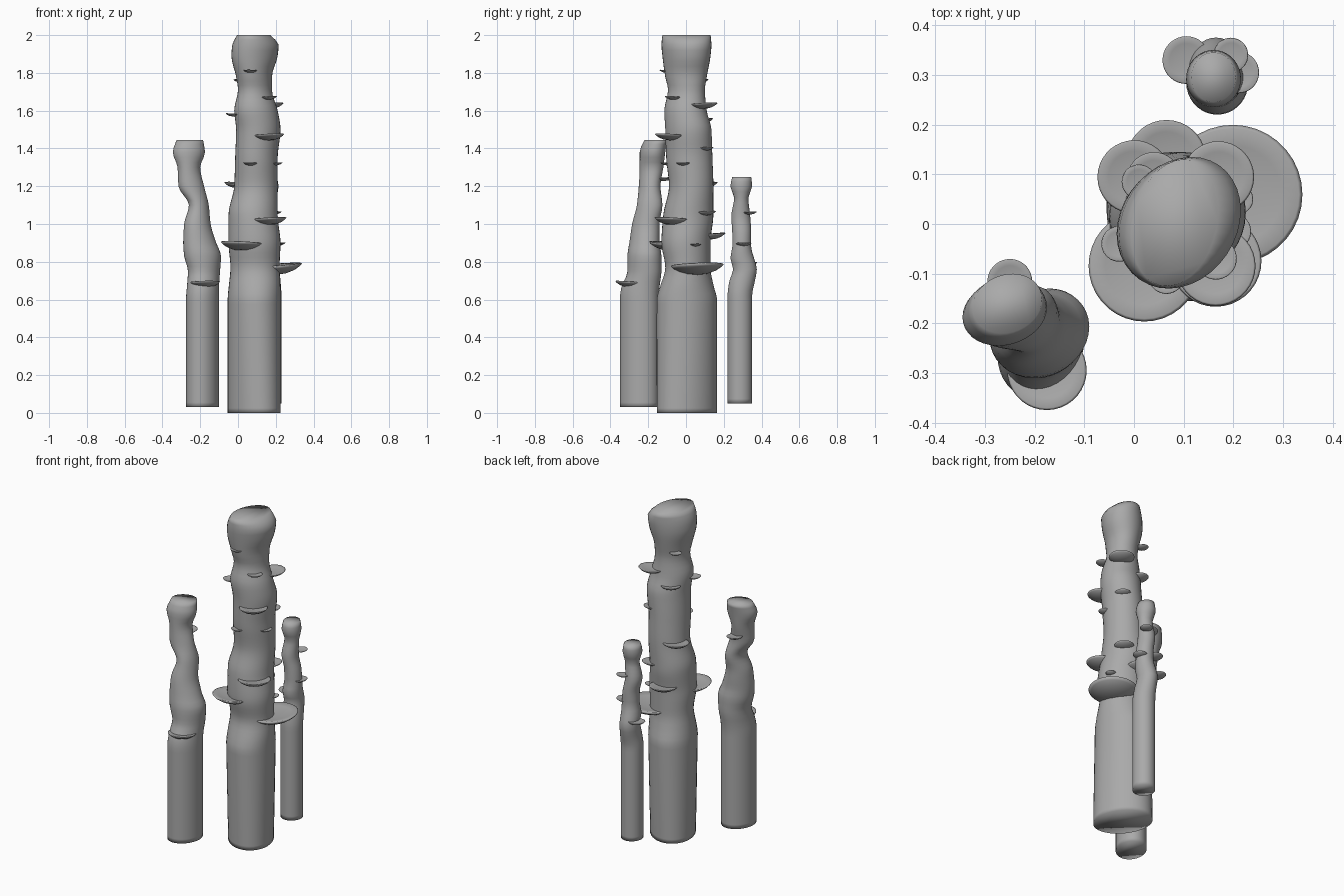
import bpy, bmesh, math
from mathutils import Matrix, Vector

cube = bpy.data.objects.get("Cube")
if cube:
    bpy.data.objects.remove(cube, do_unlink=True)

SIDES = 36
stone = bpy.data.materials.new("stone_grey")
stone.use_nodes = True
stone.diffuse_color = (0.4, 0.4, 0.4, 1)
stone.node_tree.nodes["Principled BSDF"].inputs["Base Color"].default_value = (0.4, 0.4, 0.4, 1)


def finish(bm, name):
    """Turn the bmesh into a smooth, single-material object."""
    bmesh.ops.recalc_face_normals(bm, faces=bm.faces)
    for face in bm.faces:
        face.smooth = True
    mesh = bpy.data.meshes.new(name)
    bm.to_mesh(mesh)
    bm.free()
    mesh.materials.append(stone)
    obj = bpy.data.objects.new(name, mesh)
    bpy.context.collection.objects.link(obj)
    return obj


def skin(bm, rings):
    """Bridge successive vertex rings with quads."""
    for low, high in zip(rings, rings[1:]):
        for i in range(SIDES):
            j = (i + 1) % SIDES
            bm.faces.new((low[i], low[j], high[j], high[i]))


def tangents(heights, values):
    """Slopes of a curve that never overshoots its control values."""
    steps = [(values[i + 1] - values[i]) / (heights[i + 1] - heights[i])
             for i in range(len(values) - 1)]
    inner = [2 * a * b / (a + b) if a * b > 0 else 0 for a, b in zip(steps, steps[1:])]
    return [steps[0]] + inner + [steps[-1]]


def blend(t, span, a, b, slope_a, slope_b):
    """Cubic Hermite interpolation."""
    return ((2 * t**3 - 3 * t**2 + 1) * a + (t**3 - 2 * t**2 + t) * span * slope_a
            + (3 * t**2 - 2 * t**3) * b + (t**3 - t**2) * span * slope_b)


def column(name, sections, skew_bottom, skew_top):
    """Loft a lumpy trunk; each section is (height, left, right, front, back) in hundredths."""
    tracks = [[v / 100 for v in track] for track in zip(*sections)]
    heights, bounds = tracks[0], tracks[1:]
    slopes = [tangents(heights, track) for track in bounds]
    bm = bmesh.new()
    rings = []

    def add_ring(z, x0, x1, y0, y1):
        skew = skew_bottom + (skew_top - skew_bottom) * z / heights[-1]
        ring = []
        for i in range(SIDES):
            a = math.tau * i / SIDES
            ring.append(bm.verts.new(((x0 + x1) / 2 + (x1 - x0) / 2 * math.cos(a),
                                      (y0 + y1) / 2 + (y1 - y0) / 2 * math.sin(a + skew), z)))
        rings.append(ring)

    for k in range(len(heights) - 1):
        span = heights[k + 1] - heights[k]
        count = max(2, round(span / 0.025))
        for s in range(count):
            t = s / count
            add_ring(heights[k] + span * t,
                     *(blend(t, span, track[k], track[k + 1], slope[k], slope[k + 1])
                       for track, slope in zip(bounds, slopes)))
    add_ring(heights[-1], *(track[-1] for track in bounds))
    skin(bm, rings)
    bm.faces.new(rings[0][::-1])
    bm.faces.new(rings[-1])
    return finish(bm, name)


# Shelf cross-section in units of its radius: bulging underside, thin raised rim, shallow top
SHELF = [(0.4, -0.24), (0.7, -0.14), (0.9, -0.02), (1, 0.08), (0.95, 0.11), (0.7, 0.06), (0.35, 0.03)]


def shelf(name, axis, x, y, z, radius):
    """Revolve a shelf and tip its outer edge slightly upwards, away from the trunk axis."""
    bm = bmesh.new()
    rings = [[bm.verts.new((r * radius * math.cos(math.tau * i / SIDES),
                            r * radius * math.sin(math.tau * i / SIDES), h * radius))
              for i in range(SIDES)] for r, h in SHELF]
    skin(bm, rings)
    for ring, h in ((rings[0], -0.28), (rings[-1], 0.02)):
        tip = bm.verts.new((0, 0, h * radius))
        for i in range(SIDES):
            bm.faces.new((ring[i], ring[(i + 1) % SIDES], tip))
    out = Vector((x - axis[0], y - axis[1], 0)).normalized()
    tilt = Matrix.Rotation(-0.08, 4, Vector((-out.y, out.x, 0)))
    bm.transform(Matrix.Translation((x, y, z)) @ tilt)
    return finish(bm, name)


# Tall middle column
column("main_column", [
    (0, -5.5, 22.5, -15.5, 16.5), (60, -5.5, 22.5, -15.5, 16.5), (66, -5, 22.5, -14, 15),
    (77, -4, 22, -11, 13), (90, -5, 22.5, -13, 13), (105, -5, 21, -12, 14.5),
    (120, -2, 21, -9, 14.5), (135, -1.5, 21, -10.5, 14), (150, -1, 22.5, -11, 13.5),
    (160, -2, 21, -11.5, 11), (171, 0, 18, -9.5, 10), (178, -1, 18, -11, 11),
    (189, -3.5, 21, -12.5, 13), (195, -3, 21.5, -13, 13.5), (200, -0.5, 17, -12.5, 13),
], -0.25, 0.2)

# Middle-height column at the front
column("front_column", [
    (3, -27.5, -10, -35, -14.5), (61, -27.5, -10, -35, -14.5), (67, -27, -10, -34, -14),
    (75, -26.5, -9.5, -31, -13), (83, -28.5, -9, -31, -13), (90, -29, -11.5, -30, -14),
    (100, -28.5, -14.5, -28.5, -14), (110, -26, -15.5, -26, -12.5), (120, -31.5, -18, -25, -13.5),
    (130, -32, -20, -24.5, -12), (138, -34.5, -17.5, -24.5, -11), (144.5, -32.5, -18.5, -22, -10),
], 0.15, 0.15)

# Short column at the back
column("back_column", [
    (5, 10.5, 23, 22, 35), (62, 10.5, 23, 22, 35), (70, 11, 22.5, 23, 36.5),
    (76, 11, 22, 25, 37.5), (82, 11, 22, 23.5, 36), (88, 12, 22, 24.5, 34.5),
    (95, 12, 21.5, 24.5, 34.5), (104, 10.5, 20, 24, 34), (114, 12, 20.5, 25.5, 33),
    (120, 10.5, 21.5, 23.5, 35), (125, 11.5, 20.5, 24.5, 34.5),
], 0, 0)

# Shelves on each column: x, y, height, radius
groups = {
    "main_shelf": ((0.09, 0), [
        (0.2, 0.06, 0.77, 0.14), (0.02, -0.085, 0.89, 0.112), (0.165, -0.075, 1.02, 0.092),
        (0.165, -0.085, 1.465, 0.08), (0.17, 0.095, 1.63, 0.072), (0.065, 0.13, 0.94, 0.08),
        (0, 0.095, 1.21, 0.074), (0.16, 0.105, 1.06, 0.055), (0.165, 0.1, 1.4, 0.045),
        (0.04, 0.09, 1.55, 0.055), (0.01, 0.085, 1.76, 0.035), (-0.03, -0.04, 1.58, 0.036),
        (0.065, -0.1, 1.32, 0.036), (0.2, -0.015, 1.32, 0.036), (0.065, -0.105, 1.81, 0.036),
        (0.165, -0.07, 1.67, 0.042), (0.21, 0.05, 0.89, 0.03)]),
    "front_shelf": ((-0.2, -0.22), [(-0.175, -0.295, 0.685, 0.08), (-0.25, -0.115, 1.24, 0.045)]),
    "back_shelf": ((0.16, 0.29), [
        (0.105, 0.33, 0.79, 0.048), (0.195, 0.34, 1.06, 0.035), (0.21, 0.305, 0.895, 0.042)]),
}
for label, (axis, places) in groups.items():
    for number, place in enumerate(places, 1):
        shelf(f"{label}_{number}", axis, *place)
